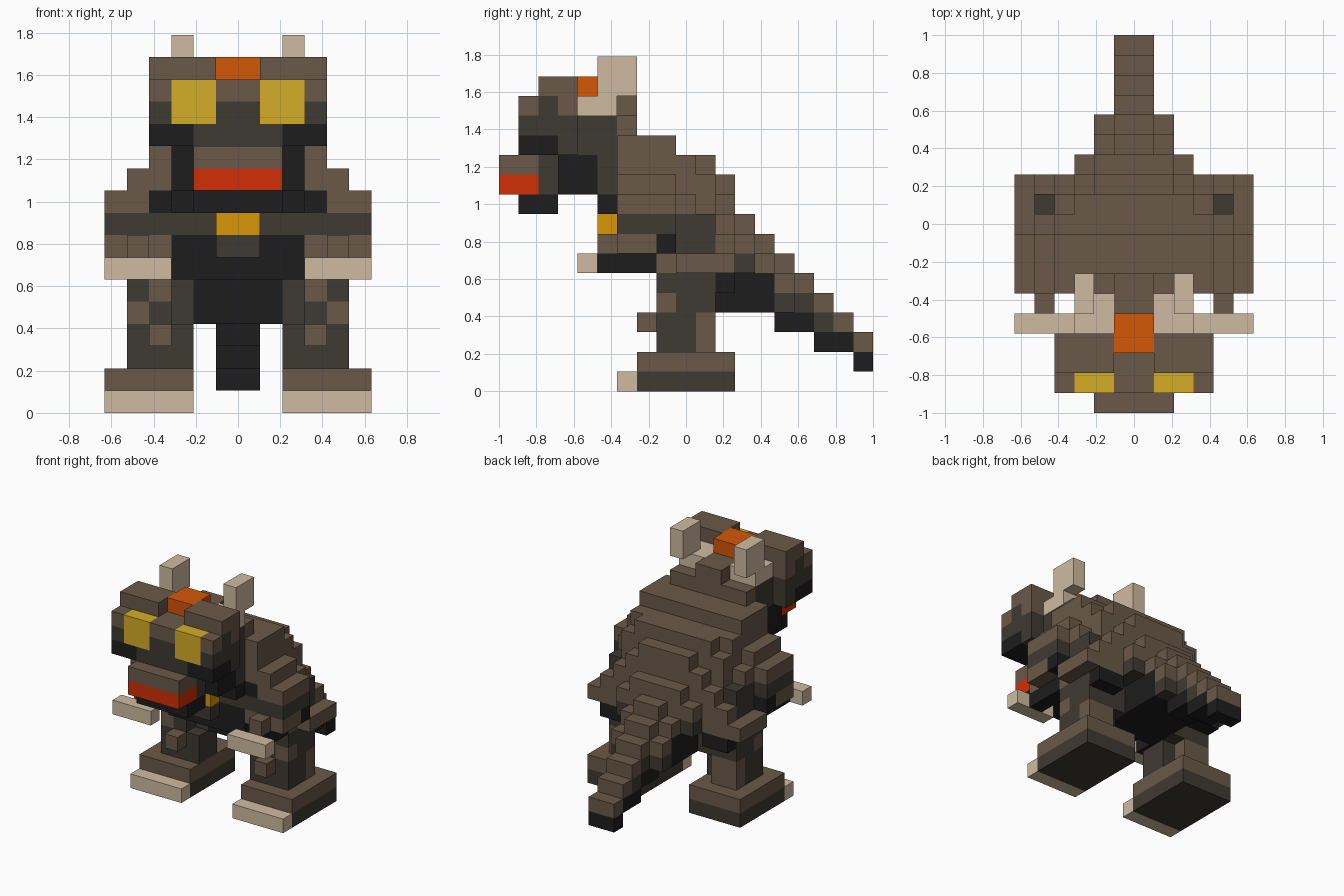
import bpy
import bmesh

old = bpy.data.objects.get("Cube")
if old:
    bpy.data.objects.remove(old, do_unlink=True)

U = 2 / 19  # edge of one cube; all part sizes count in these

# Colours as sRGB bytes, keyed by the letter used in the layer strings
PALETTE = {
    "B": ("brown_hide", "6A5948"),
    "D": ("dark_grey_hide", "3F3A32"),
    "K": ("black_hide", "1D1D1D"),
    "T": ("tan_horn", "CFBBA1"),
    "Y": ("yellow_eye", "D6AE27"),
    "O": ("orange_crest", "D45707"),
    "R": ("red_mouth", "D22F05"),
    "G": ("gold_tag", "D79707"),
}
KEYS = list(PALETTE)


def linear(byte):
    c = byte / 255
    return c / 12.92 if c <= 0.04045 else ((c + 0.055) / 1.055) ** 2.4


MATERIALS = []
for label, code in PALETTE.values():
    mat = bpy.data.materials.new(label)
    mat.use_nodes = True
    colour = [linear(b) for b in bytes.fromhex(code)] + [1.0]
    mat.diffuse_color = colour
    shader = mat.node_tree.nodes["Principled BSDF"]
    shader.inputs["Base Color"].default_value = colour
    shader.inputs["Roughness"].default_value = 0.9
    MATERIALS.append(mat)


def add_block(bm, layers, xs, ys, z):
    """A box made of one-cube layers, coloured from the bottom upwards."""
    corners = [(xs[0], ys[0]), (xs[1], ys[0]), (xs[1], ys[1]), (xs[0], ys[1])]
    rings = []
    for level in range(len(layers) + 1):
        rings.append([bm.verts.new((x * U, y * U - 1, (z + level) * U))
                      for x, y in corners])
    faces = [(bm.faces.new(rings[0][::-1]), layers[0]),
             (bm.faces.new(rings[-1]), layers[-1])]
    for low, high, key in zip(rings, rings[1:], layers):
        for i in range(4):
            j = (i + 1) % 4
            faces.append((bm.faces.new((low[i], low[j], high[j], high[i])), key))
    for face, key in faces:
        face.material_index = KEYS.index(key)


def build(name, layers, xs, ys, z):
    bm = bmesh.new()
    add_block(bm, layers, xs, ys, z)
    mesh = bpy.data.meshes.new(name)
    bm.to_mesh(mesh)
    bm.free()
    for mat in MATERIALS:
        mesh.materials.append(mat)
    bpy.context.collection.objects.link(bpy.data.objects.new(name, mesh))


def centre(name, layers, half, front, back, bottom):
    """A part astride the centre line."""
    build(name, layers, (-half, half), (front, back), bottom)


def pair(name, layers, inner, outer, front, back, bottom):
    """A part and its mirror image."""
    build("left_" + name, layers, (inner, outer), (front, back), bottom)
    build("right_" + name, layers, (-outer, -inner), (front, back), bottom)


# Head
centre("snout", "RB", 2, 0, 2, 10)
centre("muzzle_base", "DD", 2, 2, 3, 10)
centre("jaw", "K", 2, 1, 3, 9)
centre("face_bridge", "DDB", 1, 1, 2, 12)
centre("skull", "KD", 4, 2, 3, 12)
centre("skull_top", "B", 1, 2, 3, 14)
centre("skull_back", "DDB", 4, 3, 4, 12)
centre("crest", "O", 1, 3, 5, 15)
centre("crest_root", "B", 1, 4, 6, 14)
pair("eye", "YY", 1, 3, 1, 2, 13)
pair("eyelid_side", "DB", 3, 4, 1, 2, 13)
pair("cheek", "D", 1, 2, 1, 2, 12)
pair("cheek_side", "K", 2, 4, 1, 2, 12)
pair("brow", "DB", 1, 4, 2, 3, 14)
pair("brow_back", "B", 1, 4, 3, 4, 15)
pair("horn_base", "T", 1, 3, 4, 6, 14)
pair("horn", "TT", 2, 3, 5, 7, 15)

# Neck
centre("throat", "KKDD", 3, 4, 5, 10)
centre("throat_front", "KK", 3, 3, 4, 10)
centre("neck", "KDDDD", 3, 5, 6, 9)
centre("nape", "B", 3, 6, 7, 13)
centre("nape_top", "B", 1, 6, 7, 14)

# Trunk
centre("shoulders", "KBBB", 4, 6, 9, 9)
centre("back", "DBB", 4, 9, 10, 9)
centre("back_rear", "BB", 4, 10, 11, 9)
centre("back_ridge", "B", 3, 10, 11, 11)
centre("chest", "KKD", 3, 6, 9, 6)
centre("chest_tag", "DG", 1, 5, 6, 7)
centre("loin", "DDD", 3, 9, 11, 6)
centre("rump", "DDBB", 3, 11, 12, 6)
centre("rump_ridge", "B", 2, 11, 12, 10)
centre("pelvis", "KK", 2, 9, 12, 4)
pair("flank", "DD", 3, 5, 9, 11, 7)
pair("flank_top", "B", 4, 5, 9, 10, 9)
pair("flank_rear", "BB", 3, 4, 11, 12, 7)
pair("flank_tuft", "B", 4, 5, 11, 12, 7)

# Arms
pair("arm_top", "BB", 4, 5, 6, 9, 9)
pair("upper_arm", "BDB", 5, 6, 6, 8, 7)
pair("arm_back", "KDB", 5, 6, 8, 9, 7)
pair("arm_inner", "BD", 3, 5, 6, 9, 7)
pair("arm_underside", "K", 4, 5, 5, 8, 6)
pair("forearm", "B", 4, 5, 5, 6, 7)
pair("hand", "T", 3, 6, 4, 5, 6)

# Tail: each step back is one cube lower, the underside drops every second one
centre("tail_root", "KKDBB", 2, 12, 13, 4)
pair("tail_root_tuft", "DB", 2, 3, 12, 13, 6)
pair("tail_side", "KKB", 1, 2, 13, 14, 4)
pair("tail_side_tuft", "DB", 1, 2, 14, 15, 4)
for front in range(13, 19):
    top = 21 - front
    bottom = top // 2
    layers = "K" + "D" * (top - bottom - 2) + "B"
    centre("tail_segment", layers, 1, front, front + 1, bottom)

# Legs
pair("thigh_cap", "B", 3, 6, 9, 12, 6)
pair("thigh_cap_front", "B", 3, 5, 8, 9, 6)
pair("thigh_rear", "K", 3, 5, 11, 12, 5)
pair("thigh", "DD", 2, 5, 9, 11, 4)
pair("thigh_front", "DB", 3, 4, 8, 9, 4)
pair("thigh_outer", "BD", 4, 5, 8, 9, 4)
pair("shin", "DD", 2, 5, 8, 10, 2)
pair("knee_tuft", "B", 3, 4, 7, 8, 3)
pair("heel_tuft", "BB", 3, 5, 10, 11, 2)
pair("foot", "DB", 2, 6, 7, 12, 0)
pair("toe_claws", "T", 2, 6, 6, 7, 0)
